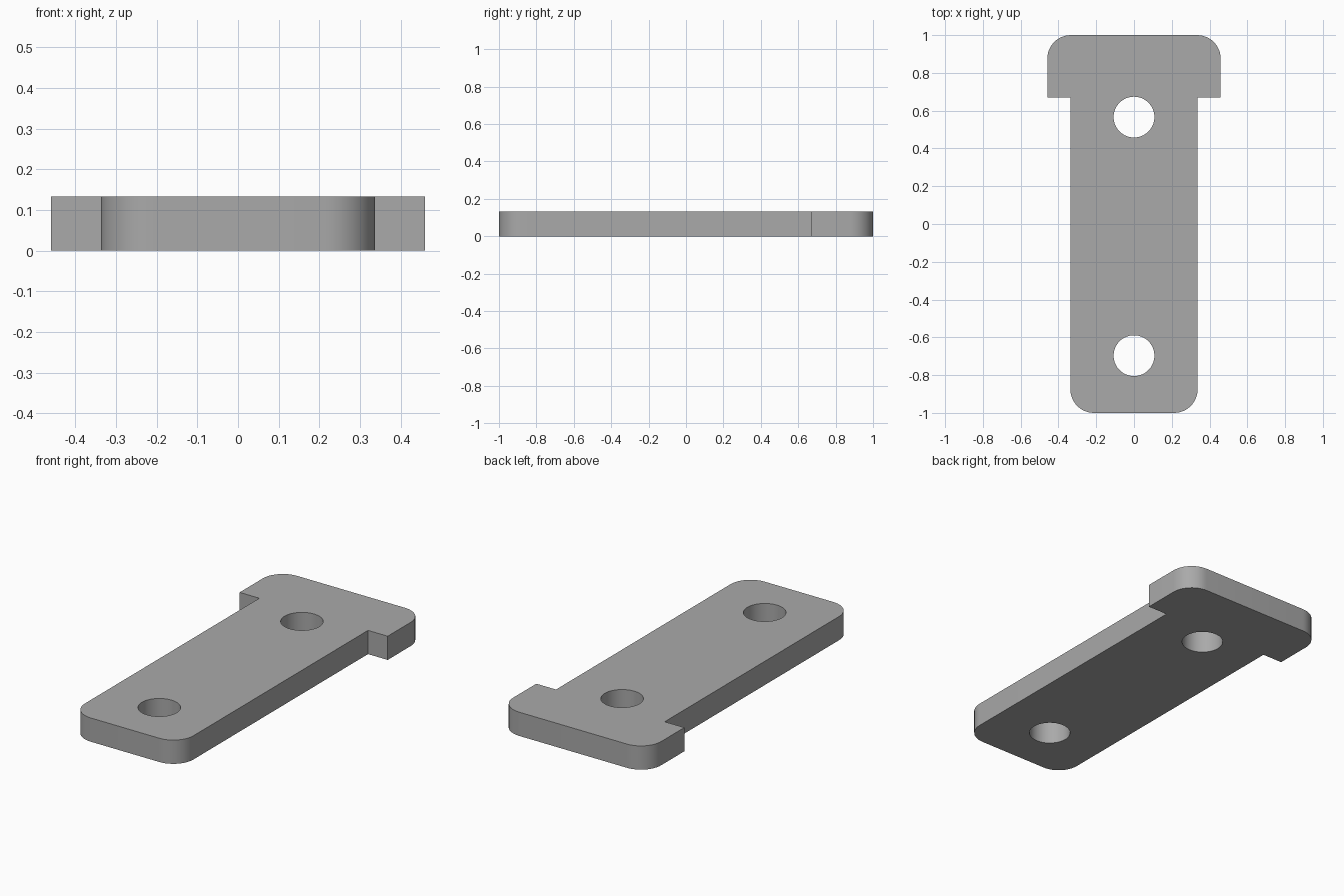
import bpy
import bmesh
import math

THICKNESS = 0.133
CORNER_RADIUS = 0.125
HOLE_RADIUS = 0.108

cube = bpy.data.objects.get("Cube")
if cube:
    bpy.data.objects.remove(cube, do_unlink=True)

grey = bpy.data.materials.new("plain grey")
grey.use_nodes = True
grey.diffuse_color = (0.4, 0.4, 0.4, 1)
grey.node_tree.nodes["Principled BSDF"].inputs["Base Color"].default_value = grey.diffuse_color

# T-shaped plate: right half of the outline, mirrored to the left
half = [(0.337, -1), (0.337, 0.67), (0.459, 0.67), (0.459, 1)]
outline = half + [(-x, y) for x, y in reversed(half)]
bm = bmesh.new()
base = bm.faces.new([bm.verts.new((x, y, 0)) for x, y in outline])
top = bmesh.ops.extrude_face_region(bm, geom=[base])["geom"]
bmesh.ops.translate(bm, vec=(0, 0, THICKNESS),
                    verts=[v for v in top if isinstance(v, bmesh.types.BMVert)])

# Round the four outer corners
corners = [e for e in bm.edges
           if abs(e.verts[0].co.z - e.verts[1].co.z) > 0.01 and abs(e.verts[0].co.y) > 0.9]
bmesh.ops.bevel(bm, geom=corners, offset=CORNER_RADIUS, segments=12,
                profile=0.5, affect='EDGES')
bmesh.ops.recalc_face_normals(bm, faces=bm.faces)
mesh = bpy.data.meshes.new("plate")
bm.to_mesh(mesh)
bm.free()
mesh.materials.append(grey)
plate = bpy.data.objects.new("plate", mesh)
bpy.context.collection.objects.link(plate)

# Two bolt holes through the plate
for y in (-0.697, 0.566):
    bpy.ops.mesh.primitive_cylinder_add(vertices=64, radius=HOLE_RADIUS, depth=THICKNESS * 3,
                                        location=(0, y, THICKNESS / 2))
    cutter = bpy.context.object
    cutter.name = "hole_cutter"
    cutter.hide_render = True
    cutter.data.materials.append(grey)
    cut = plate.modifiers.new("bolt hole", 'BOOLEAN')
    cut.operation = 'DIFFERENCE'
    cut.solver = 'EXACT'
    cut.object = cutter
    bpy.context.view_layer.objects.active = plate
    bpy.ops.object.modifier_apply(modifier=cut.name)
    bpy.data.objects.remove(cutter, do_unlink=True)

# Smooth rounded walls, crisp rims
bpy.ops.object.select_all(action='DESELECT')
plate.select_set(True)
bpy.context.view_layer.objects.active = plate
bpy.ops.object.shade_smooth_by_angle(angle=math.radians(30))
